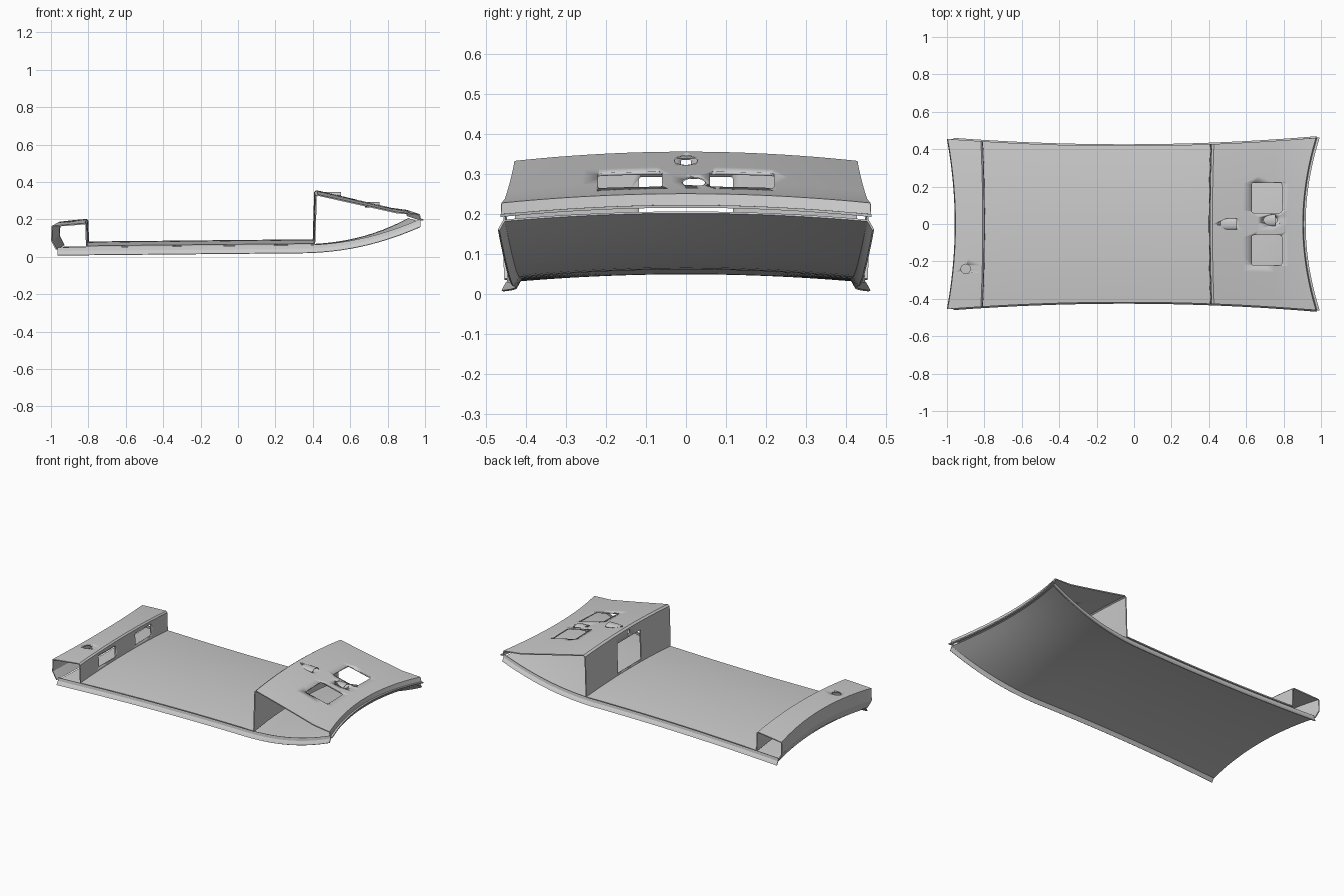
import bpy, bmesh, math
from mathutils import Matrix, Vector

if "Cube" in bpy.data.objects:
    bpy.data.objects.remove(bpy.data.objects["Cube"])

NY = 24


def half_width(x):
    return 0.425 + 0.041 * (x + 0.05) ** 2


def densify(profile, step=0.1):
    out = [profile[0]]
    for a, b in zip(profile, profile[1:]):
        n = max(1, math.ceil(math.hypot(b[0] - a[0], b[1] - a[1]) / step))
        out += [tuple(p + (q - p) * i / n for p, q in zip(a, b)) for i in range(1, n + 1)]
    return out


def sweep(name, profile, thickness, inset, crown, rim=()):
    """Crowned, waisted sheet. Profile points: (x, z at centre line, end bow).
    rim: (outward offset, drop) steps added at both long edges."""
    bm = bmesh.new()
    rows = []
    for x, z, bow in densify(profile):
        row = []
        for j in range(NY + 1):
            t = 2 * j / NY - 1
            xx = x + bow * t * t
            row.append((xx, t * (half_width(xx) - inset), z - crown * t * t))
        xe, ye, ze = row[-1]
        right = [(xe, ye + o, ze - d) for o, d in rim]
        left = [(px, -py, pz) for px, py, pz in reversed(right)]
        rows.append([bm.verts.new(p) for p in left + row + right])
    for r, s in zip(rows, rows[1:]):
        for j in range(len(r) - 1):
            bm.faces.new((r[j], s[j], s[j + 1], r[j + 1]))
    bm.normal_update()
    return finish(name, bm, thickness)


def finish(name, bm, thickness=0):
    me = bpy.data.meshes.new(name)
    bm.to_mesh(me)
    bm.free()
    ob = bpy.data.objects.new(name, me)
    bpy.context.collection.objects.link(ob)
    bpy.context.view_layer.objects.active = ob
    bpy.ops.object.select_all(action='DESELECT')
    ob.select_set(True)
    if thickness:
        m = ob.modifiers.new("thickness", 'SOLIDIFY')
        m.thickness = thickness
        m.offset = 0
        bpy.ops.object.modifier_apply(modifier=m.name)
    bpy.ops.object.shade_smooth_by_angle(angle=math.radians(25))
    return ob


def cut(target, bm):
    bmesh.ops.recalc_face_normals(bm, faces=bm.faces)
    cutter = finish("cutter", bm)
    cutter.hide_render = True
    bpy.context.view_layer.objects.active = target
    m = target.modifiers.new("openings", 'BOOLEAN')
    m.operation = 'DIFFERENCE'
    m.solver = 'EXACT'
    m.object = cutter
    bpy.ops.object.modifier_apply(modifier=m.name)
    bpy.data.objects.remove(cutter, do_unlink=True)


def add_box(bm, lo, hi, axis, r=0.01):
    lo, hi = Vector(lo), Vector(hi)
    vs = bmesh.ops.create_cube(bm, size=1, matrix=Matrix.Translation((lo + hi) / 2)
                               @ Matrix.Diagonal((*(hi - lo), 1)))["verts"]
    edges = [e for e in {e for v in vs for e in v.link_edges}
             if abs((e.verts[0].co - e.verts[1].co)[axis]) > 1e-4]
    bmesh.ops.bevel(bm, geom=edges, offset=r, segments=3, affect='EDGES', profile=0.5)


def add_tube(bm, x0, x1, y, z, ry, rz, caps):
    m = (Matrix.Translation(((x0 + x1) / 2, y, z)) @ Matrix.Diagonal((1, ry, rz, 1))
         @ Matrix.Rotation(math.pi / 2, 4, 'Y'))
    bmesh.ops.create_cone(bm, cap_ends=caps, segments=24, radius1=1, radius2=1,
                          depth=x1 - x0, matrix=m)


# upper panel: tail box, floor, step wall, sloping deck and nose lip in one sheet
upper = sweep("upper_panel", [
    (-0.93, 0.06, -0.04), (-0.955, 0.11, -0.042), (-0.952, 0.185, -0.042),
    (-0.81, 0.199, -0.01), (-0.803, 0.192, -0.01), (-0.80, 0.078, -0.01),
    (0.402, 0.09, 0.008), (0.41, 0.345, 0.008), (0.42, 0.352, 0.008),
    (0.82, 0.258, 0.03), (0.90, 0.248, 0.07), (0.905, 0.22, 0.072), (0.918, 0.219, 0.075)],
    0.007, 0.007, 0.023)

hoods = [(0.462, 0.55, 0.0, 0.333), (0.68, 0.757, 0.02, 0.278)]

# openings in the upper panel
bm = bmesh.new()
for s in (-1, 1):
    ya, yb = sorted((s * 0.06, s * 0.22))
    add_box(bm, (0.63, ya, 0.2), (0.79, yb, 0.4), 2)             # deck windows
    ya, yb = sorted((s * 0.10, s * 0.265))
    add_box(bm, (-0.86, ya, 0.095), (-0.76, yb, 0.168), 0, 0.005)  # tail wall windows
add_box(bm, (0.37, -0.117, 0.105), (0.45, 0.117, 0.292), 0, 0.005)  # step wall opening
add_box(bm, (0.37, -0.013, 0.312), (0.44, 0.013, 0.335), 0, 0.004)  # small slot
bmesh.ops.create_cone(bm, cap_ends=True, segments=24, radius1=0.025, radius2=0.025,
                      depth=0.08, matrix=Matrix.Translation((-0.9, -0.24, 0.185)))
for x0, x1, y, z in hoods:
    add_tube(bm, x0, x1 + 0.02, y, z, 0.028, 0.011, True)
cut(upper, bm)

# hooded outlets on the deck
for i, (x0, x1, y, z) in enumerate(hoods):
    bm = bmesh.new()
    add_tube(bm, x0, x1, y, z, 0.029, 0.012, False)
    finish(f"deck_hood_{i + 1}", bm, 0.003)

# lower shell: flat belly sweeping up at the nose, flared skirt along both sides
lower = [(-0.93, 0.052, -0.035), (-0.8, 0.053, -0.01), (0.36, 0.064, 0.006)]
for i in range(1, 13):
    t = i / 12
    lower.append((0.36 + 0.55 * t, 0.064 + 0.02 * t + 0.12 * t ** 2.3, 0.006 + 0.06 * t * t))
sweep("lower_shell", lower, 0.005, 0.016, 0.02, rim=((0.004, 0.004), (0.015, 0.024)))

# upright edging between shell and upper floor
for s, side in ((-1, "front"), (1, "back")):
    bm = bmesh.new()
    prev = None
    for x, z, bow in densify(lower):
        xx = x + bow
        y = s * (half_width(xx) - 0.014)
        pair = [bm.verts.new((xx, y, z - 0.022)), bm.verts.new((xx, y - s * 0.003, z - 0.002))]
        if prev:
            bm.faces.new((prev[0], pair[0], pair[1], prev[1]))
        prev = pair
    bm.normal_update()
    finish(f"side_edging_{side}", bm, 0.004)
